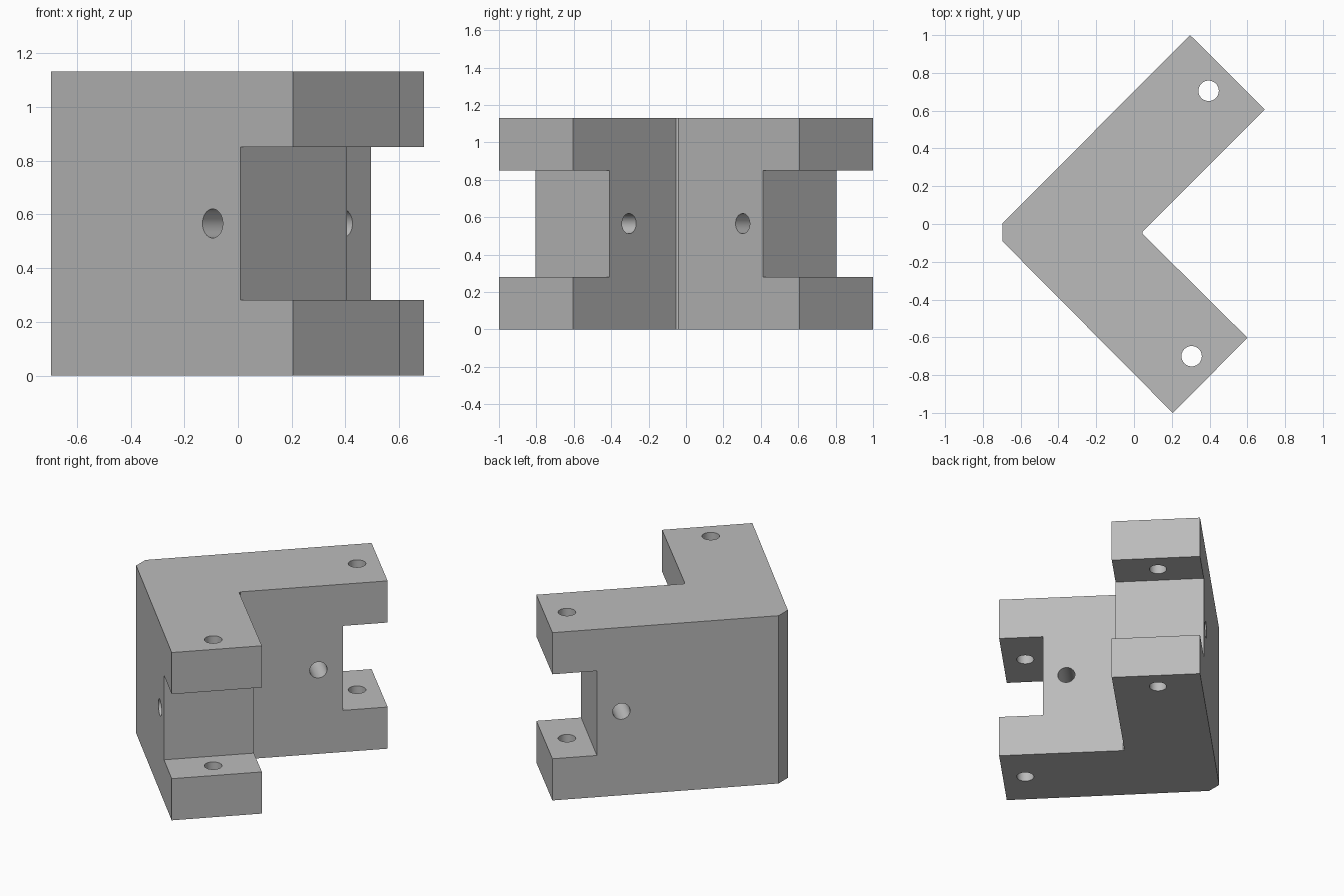
import bpy
import bmesh
from math import radians
from mathutils import Matrix, Vector

cube = bpy.data.objects.get("Cube")
if cube:
    bpy.data.objects.remove(cube, do_unlink=True)

HEIGHT = 1.132
MID = HEIGHT / 2
NOTCH_HEIGHT = 0.57
NOTCH_DEPTH = 0.277
HOLE_RADIUS = 0.054

grey = bpy.data.materials.new("plain grey")
grey.use_nodes = True
colour = (0.5, 0.5, 0.5, 1)
grey.diffuse_color = colour
grey.node_tree.nodes["Principled BSDF"].inputs["Base Color"].default_value = colour


def add_object(name, bm):
    bmesh.ops.recalc_face_normals(bm, faces=bm.faces[:])
    mesh = bpy.data.meshes.new(name)
    bm.to_mesh(mesh)
    bm.free()
    mesh.materials.append(grey)
    obj = bpy.data.objects.new(name, mesh)
    bpy.context.collection.objects.link(obj)
    return obj


def prism(name, outline, height):
    bm = bmesh.new()
    base = bm.faces.new([bm.verts.new((x, y, 0)) for x, y in outline])
    top = bmesh.ops.extrude_face_region(bm, geom=[base])["geom"]
    verts = [v for v in top if isinstance(v, bmesh.types.BMVert)]
    bmesh.ops.translate(bm, verts=verts, vec=(0, 0, height))
    return add_object(name, bm)


def box(name, centre, size, angle):
    bm = bmesh.new()
    matrix = (Matrix.Translation(centre) @ Matrix.Rotation(radians(angle), 4, "Z")
              @ Matrix.Diagonal((*size, 1)))
    bmesh.ops.create_cube(bm, size=1, matrix=matrix)
    return add_object(name, bm)


def rod(name, centre, direction, length):
    bm = bmesh.new()
    turn = Vector(direction).to_track_quat("Z", "Y").to_matrix().to_4x4()
    bmesh.ops.create_cone(bm, cap_ends=True, segments=40, radius1=HOLE_RADIUS,
                          radius2=HOLE_RADIUS, depth=length,
                          matrix=Matrix.Translation(centre) @ turn)
    return add_object(name, bm)


def cut(target, cutter):
    cutter.hide_render = True
    mod = target.modifiers.new("cut", "BOOLEAN")
    mod.operation = "DIFFERENCE"
    mod.solver = "EXACT"
    mod.object = cutter
    bpy.context.view_layer.objects.active = target
    bpy.ops.object.modifier_apply(modifier=mod.name)
    bpy.data.objects.remove(cutter, do_unlink=True)


# Right-angled body with a flattened outer corner
bracket = prism("angle_bracket", [
    (-0.695, 0.005), (0.297, 1.0), (0.692, 0.607), (0.046, -0.039),
    (0.046, -0.053), (0.601, -0.603), (0.205, -1.0), (-0.695, -0.093),
], HEIGHT)

# Per arm: end middle, pin hole, middle of the cross hole, arm direction
arms = [
    ((0.495, 0.803), (0.395, 0.705), (0.194, 0.497), 1),
    ((0.403, -0.802), (0.305, -0.7), (0.104, -0.5), -1),
]
for end, pin, cross, side in arms:
    # Fork notch at the arm end
    cut(bracket, box("notch_cutter", (*end, MID),
                     (2 * NOTCH_DEPTH, 1, NOTCH_HEIGHT), 45 * side))
    # Vertical pin hole through both fork prongs
    cut(bracket, rod("pin_cutter", (*pin, MID), (0, 0, 1), 2))
    # Horizontal bolt hole through the arm
    cut(bracket, rod("bolt_cutter", (*cross, MID), (1, -side, 0), 0.9))

# Smooth bores, sharp edges everywhere else
bpy.ops.object.select_all(action="DESELECT")
bracket.select_set(True)
bpy.context.view_layer.objects.active = bracket
bpy.ops.object.shade_smooth_by_angle(angle=radians(25))
